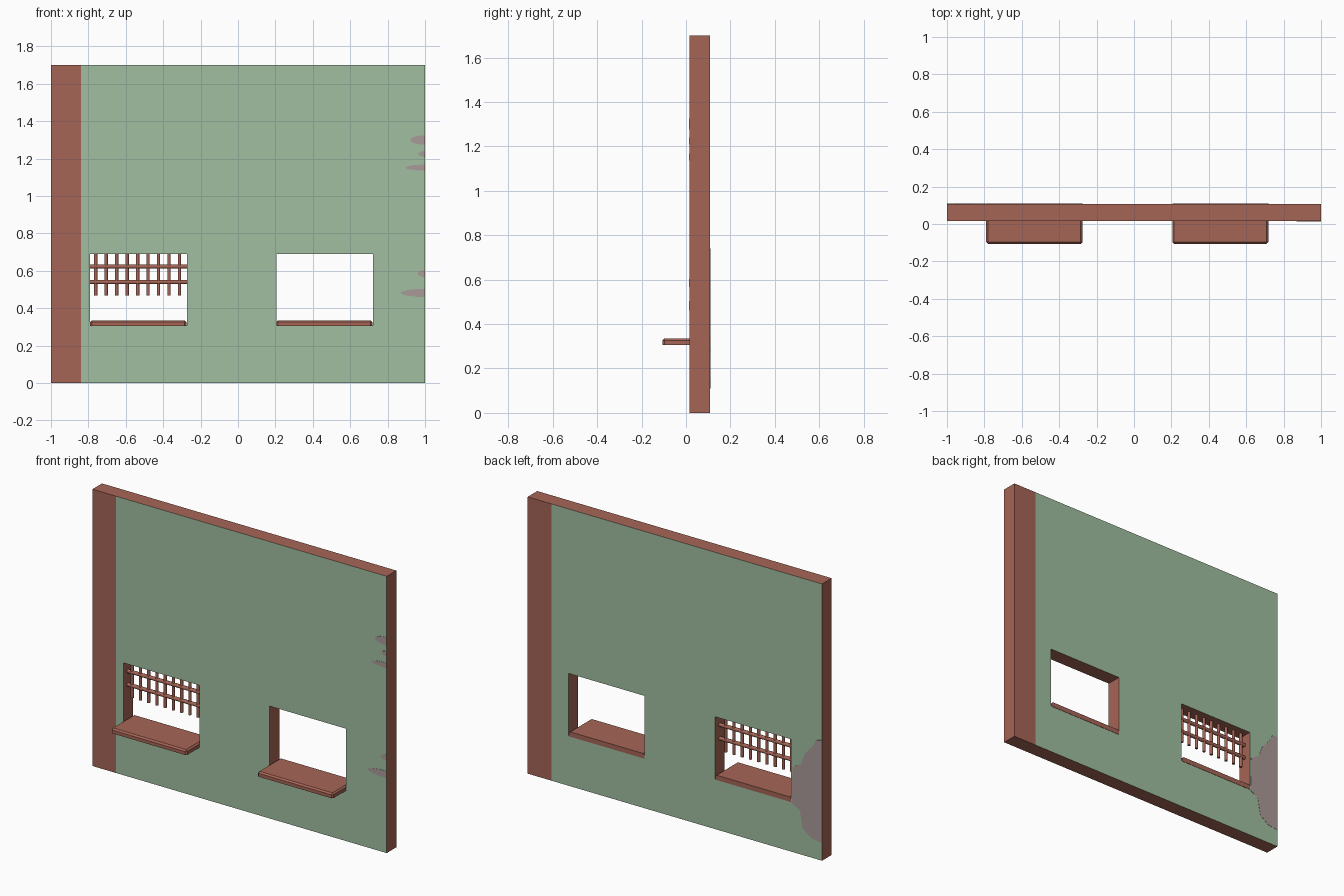
import bpy, bmesh, math
from mathutils import Vector

if "Cube" in bpy.data.objects:
    bpy.data.objects.remove(bpy.data.objects["Cube"])


def lin(c):
    c /= 255
    return c / 12.92 if c <= 0.04045 else ((c + 0.055) / 1.055) ** 2.4


def material(name, r, g, b):
    m = bpy.data.materials.new(name)
    m.diffuse_color = (lin(r), lin(g), lin(b), 1)
    m.use_nodes = True
    m.node_tree.nodes["Principled BSDF"].inputs["Base Color"].default_value = m.diffuse_color
    return m


RED = material("brick_red", 166, 101, 86)
GREEN = material("sage_green", 161, 191, 160)
STAIN = material("faded_mauve", 170, 155, 152)

Y0, Y1, H = 0.015, 0.108, 1.70
WINDOWS = [(-0.79, -0.272), (0.205, 0.722)]
Z0, Z1 = 0.308, 0.69


def finish(name, bm, mats):
    bmesh.ops.remove_doubles(bm, verts=bm.verts, dist=1e-5)
    bmesh.ops.recalc_face_normals(bm, faces=bm.faces)
    me = bpy.data.meshes.new(name)
    bm.to_mesh(me)
    bm.free()
    for m in mats:
        me.materials.append(m)
    ob = bpy.data.objects.new(name, me)
    bpy.context.collection.objects.link(ob)
    return ob


# Wall: cells of a grid extruded in depth, leaving the two window cells open
bm = bmesh.new()
xs = [-1, -0.84, -0.79, -0.272, 0.205, 0.722, 0.84, 1]
zs = [0, Z0, Z1, H]
for i in range(len(xs) - 1):
    for k in range(3):
        if k == 1 and (xs[i], xs[i + 1]) in WINDOWS:
            continue
        bm.faces.new([bm.verts.new((x, Y0, z)) for x, z in (
            (xs[i], zs[k]), (xs[i + 1], zs[k]), (xs[i + 1], zs[k + 1]), (xs[i], zs[k + 1]))])
bmesh.ops.remove_doubles(bm, verts=bm.verts, dist=1e-5)
ext = bmesh.ops.extrude_face_region(bm, geom=bm.faces[:], use_keep_orig=True)
bmesh.ops.translate(bm, vec=(0, Y1 - Y0, 0),
                    verts=[v for v in ext["geom"] if isinstance(v, bmesh.types.BMVert)])
bmesh.ops.recalc_face_normals(bm, faces=bm.faces)
for f in bm.faces:  # painted green except one bare strip on each side
    c = f.calc_center_median()
    if f.normal.y < -0.9 and c.x > -0.84 or f.normal.y > 0.9 and c.x < 0.84:
        f.material_index = 1
finish("wall", bm, [RED, GREEN])


# Window sills with chamfered front and side edges
def sill(name, x0, x1):
    bm = bmesh.new()
    bmesh.ops.create_cube(bm, size=1)
    ya, yb, za, zb = -0.106, Y1 + 0.002, 0.305, 0.335
    for v in bm.verts:
        v.co = Vector((x1 if v.co.x > 0 else x0, yb if v.co.y > 0 else ya, zb if v.co.z > 0 else za))
    edges = [e for e in bm.edges
             if all(v.co.z > za + .01 for v in e.verts) and not all(v.co.y > 0 for v in e.verts)
             or all(v.co.y < 0 for v in e.verts) and abs(e.verts[0].co.x - e.verts[1].co.x) < .01]
    bmesh.ops.bevel(bm, geom=edges, offset=0.009, segments=1, affect='EDGES')
    finish(name, bm, [RED])


for side, (x0, x1) in zip(("left", "right"), WINDOWS):
    sill(side + "_sill", x0, x1 - 0.004)


# Window grille
def bar(name, a, b, r):
    a, b = Vector(a), Vector(b)
    bpy.ops.mesh.primitive_cylinder_add(vertices=10, radius=r, depth=(b - a).length, location=(a + b) / 2)
    ob = bpy.context.object
    ob.name = name
    ob.rotation_euler = (b - a).to_track_quat('Z', 'Y').to_euler()
    ob.data.materials.append(RED)
    bpy.ops.object.shade_smooth_by_angle(angle=math.radians(50))


YB = 0.06
for i in range(9):
    x = -0.761 + i * 0.056
    bar("grille_upright", (x, YB, 0.467), (x, YB, Z1), 0.0095)
for z in (0.623, 0.54):
    bar("grille_rail", (-0.79, YB, z), (-0.272, YB, z), 0.0115)


# Faded patches: very thin plates on the wall faces
def plate(name, pts, y, depth):
    bm = bmesh.new()
    f = bm.faces.new([bm.verts.new((x, y, z)) for x, z in pts])
    r = bmesh.ops.extrude_face_region(bm, geom=[f], use_keep_orig=True)
    bmesh.ops.translate(bm, vec=(0, depth, 0),
                        verts=[v for v in r["geom"] if isinstance(v, bmesh.types.BMVert)])
    finish(name, bm, [STAIN])


for w, z, h in ((.08, 1.30, .025), (.035, 1.225, .016), (.105, 1.152, .016),
                (.04, .585, .018), (.13, .482, .022)):
    pts = [(1 - w * math.sin(math.pi * t / 8), z + h * math.cos(math.pi * t / 8)) for t in range(9)]
    plate("front_patch", pts, Y0, -0.0015)
plate("back_patch", [(-1, .74), (-.96, .73), (-.94, .69), (-.88, .62), (-.86, .56), (-.80, .52),
                     (-.795, .30), (-.85, .27), (-.87, .16), (-.93, .12), (-1, .11)], Y1, 0.0015)
